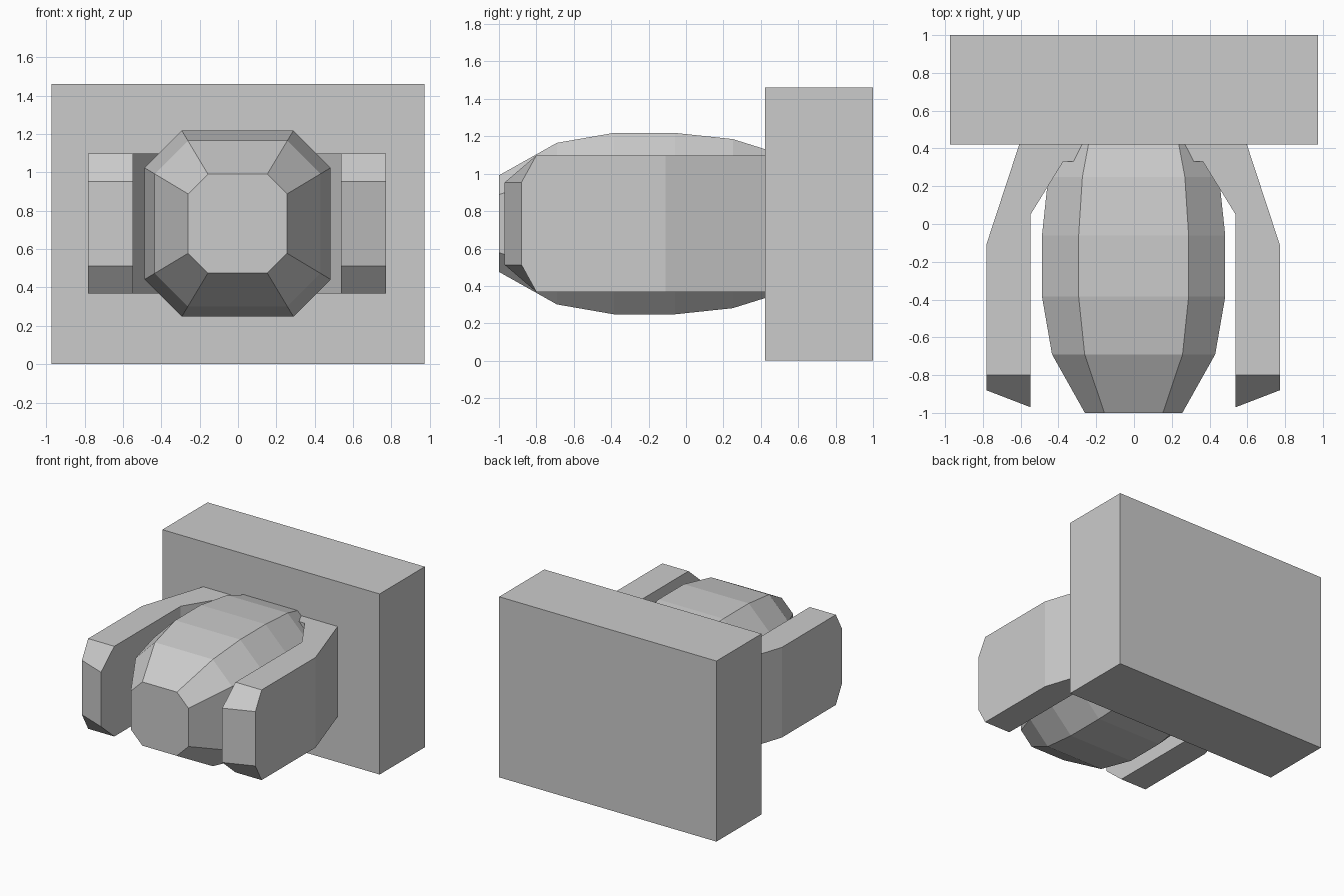
import bpy, bmesh

if "Cube" in bpy.data.objects:
    bpy.data.objects.remove(bpy.data.objects["Cube"])


def loft(name, rings):
    """Skin a list of equal-length point rings and cap both ends."""
    bm = bmesh.new()
    loops = [[bm.verts.new(p) for p in ring] for ring in rings]
    n = len(loops[0])
    for a, b in zip(loops, loops[1:]):
        for i in range(n):
            j = (i + 1) % n
            bm.faces.new((a[i], a[j], b[j], b[i]))
    bm.faces.new(loops[0])
    bm.faces.new(loops[-1])
    bmesh.ops.recalc_face_normals(bm, faces=bm.faces)
    mesh = bpy.data.meshes.new(name)
    bm.to_mesh(mesh)
    bm.free()
    obj = bpy.data.objects.new(name, mesh)
    bpy.context.collection.objects.link(obj)
    return obj


# Back plate: plain rectangular block
bpy.ops.mesh.primitive_cube_add(size=1, location=(0, 0.711, 0.731))
plate = bpy.context.object
plate.name = "back_plate"
plate.scale = (1.946, 0.578, 1.462)

# Central barrel: octagonal sections along y
MID_Z = 0.733


def octagon(y, r):
    c = r * 0.6
    pts = [(c, r), (r, c), (r, -c), (c, -r), (-c, -r), (-r, -c), (-r, c), (-c, r)]
    return [(x - 0.002, y, MID_Z + z) for x, z in pts]


barrel_profile = [(-1.0, 0.258), (-0.69, 0.432), (-0.385, 0.485),
                  (-0.06, 0.485), (0.25, 0.452), (0.56, 0.355)]
loft("central_barrel", [octagon(y, r) for y, r in barrel_profile])


# Fork: two side arms joined behind the barrel, with chamfered tips
def section(inner, outer, z0, z1, side):
    shift = -0.005
    (xi, yi), (xo, yo) = inner, outer
    xi, xo = side * xi + shift, side * xo + shift
    return [(xi, yi, z0), (xo, yo, z0), (xo, yo, z1), (xi, yi, z1)]


LOW, HIGH = 0.368, 1.098
stations = [
    ((0.543, -0.97), (0.777, -0.88), 0.513, 0.953),
    ((0.543, -0.80), (0.777, -0.80), LOW, HIGH),
    ((0.543, 0.05), (0.777, -0.11), LOW, HIGH),
    ((0.37, 0.33), (0.57, 0.52), LOW, HIGH),
]
left = [section(*s, -1) for s in stations]
right = [section(*s, 1) for s in reversed(stations)]
loft("fork_arms", left + right)
